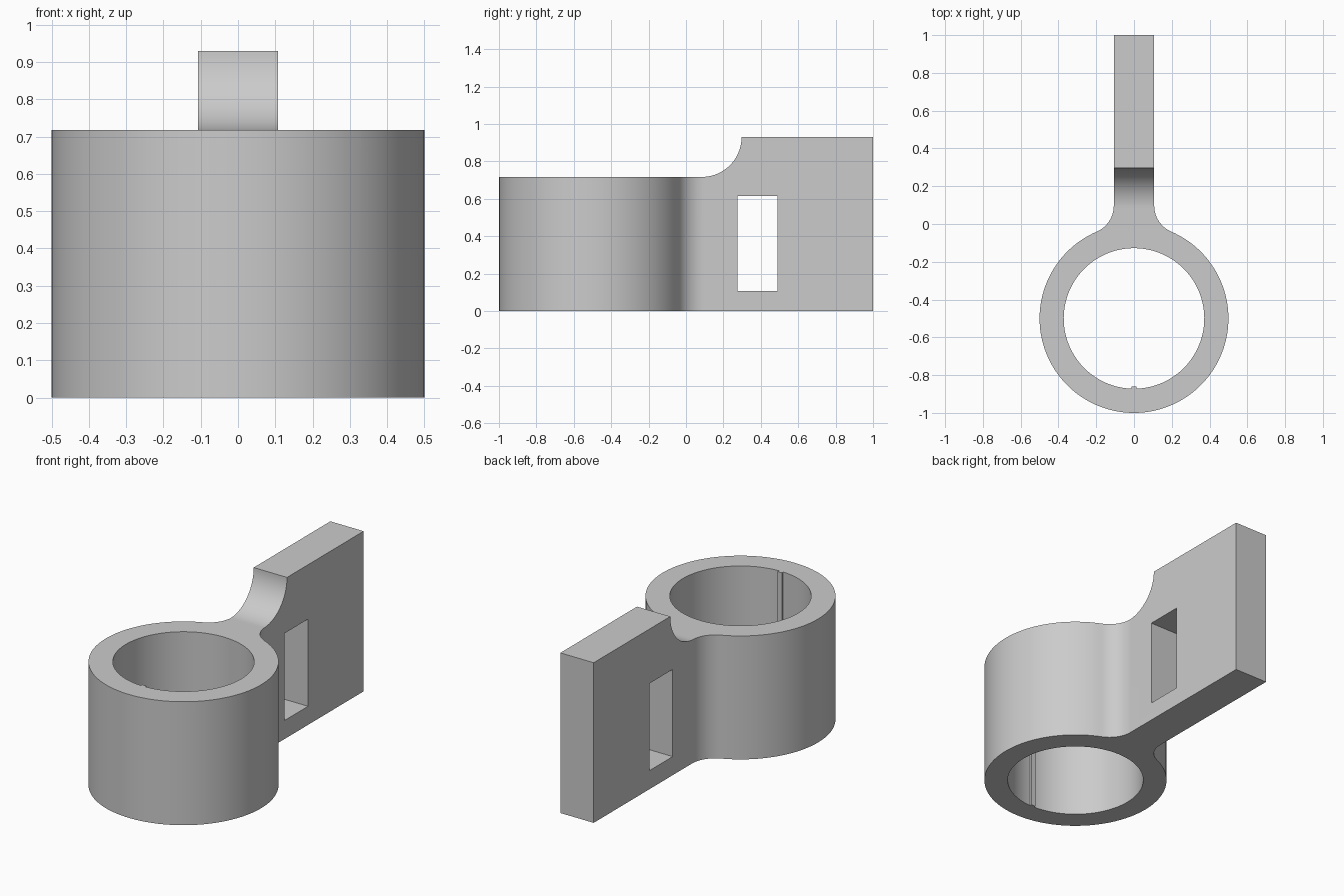
import bpy, bmesh
from math import pi, sin, cos, atan2, sqrt
from mathutils import Vector

cube = bpy.data.objects.get("Cube")
if cube:
    bpy.data.objects.remove(cube, do_unlink=True)

RING_Y, OUTER, BORE = -0.5, 0.5, 0.372
RING_TOP, ARM_TOP, ARM_HALF = 0.717, 0.93, 0.107
FILLET = 0.15

grey = bpy.data.materials.new("Light grey")
grey.use_nodes = True
colour = (0.6, 0.6, 0.6, 1)
grey.diffuse_color = colour
grey.node_tree.nodes["Principled BSDF"].inputs["Base Color"].default_value = colour


def arc(cx, cy, r, start, end, steps):
    angles = [start + (end - start) * i / steps for i in range(steps + 1)]
    return [(cx + r * cos(a), cy + r * sin(a)) for a in angles]


def prism(name, points, to_3d, sweep):
    """Extrude a closed 2D outline along a vector."""
    bm = bmesh.new()
    face = bm.faces.new([bm.verts.new(to_3d(*p)) for p in points])
    new = bmesh.ops.extrude_face_region(bm, geom=[face])["geom"]
    bmesh.ops.translate(bm, vec=Vector(sweep),
                        verts=[g for g in new if isinstance(g, bmesh.types.BMVert)])
    bmesh.ops.recalc_face_normals(bm, faces=bm.faces)
    mesh = bpy.data.meshes.new(name)
    bm.to_mesh(mesh)
    bm.free()
    mesh.materials.append(grey)
    obj = bpy.data.objects.new(name, mesh)
    bpy.context.collection.objects.link(obj)
    return obj


# Plan outline: right half from the front of the ring to the arm end, then mirrored
fillet_x = ARM_HALF + FILLET
rise = sqrt((OUTER + FILLET) ** 2 - fillet_x ** 2)
join = atan2(rise, fillet_x)
half = arc(0, RING_Y, OUTER, -pi / 2, join, 64)
half += arc(fillet_x, RING_Y + rise, FILLET, join + pi, pi, 16)[1:]
half.append((ARM_HALF, 1))
outline = half + [(-x, y) for x, y in reversed(half[1:])]
body = prism("ring_and_arm", outline, lambda x, y: (x, y, 0), (0, 0, ARM_TOP))

# Bore, with a small key rib left standing at the front
gap = 0.014 / BORE
bore = arc(0, RING_Y, BORE, -pi / 2 + gap, 1.5 * pi - gap, 128)
rib_y = RING_Y - BORE + 0.012
bore += [(-0.014, rib_y), (0.014, rib_y)]
bore_cutter = prism("bore_cutter", bore, lambda x, y: (x, y, -0.1), (0, 0, 1.2))

# Lowered ring top, sweeping up to the arm in a concave quarter arc
step = arc(0.084, ARM_TOP, ARM_TOP - RING_TOP, -pi / 2, 0, 24)
step += [(step[-1][0], 1.2), (-1.2, 1.2), (-1.2, RING_TOP)]
step_cutter = prism("step_cutter", step, lambda y, z: (-0.7, y, z), (1.4, 0, 0))

# Rectangular slot through the arm
slot = [(0.275, 0.108), (0.49, 0.108), (0.49, 0.614), (0.275, 0.614)]
slot_cutter = prism("slot_cutter", slot, lambda y, z: (-0.3, y, z), (0.6, 0, 0))

bpy.ops.object.select_all(action='DESELECT')
body.select_set(True)
bpy.context.view_layer.objects.active = body
for cutter in (bore_cutter, step_cutter, slot_cutter):
    cutter.hide_render = True
    mod = body.modifiers.new(cutter.name, 'BOOLEAN')
    mod.operation = 'DIFFERENCE'
    mod.solver = 'EXACT'
    mod.object = cutter
    bpy.ops.object.modifier_apply(modifier=mod.name)
    bpy.data.objects.remove(cutter, do_unlink=True)

bpy.ops.object.shade_smooth_by_angle(angle=pi / 6)
